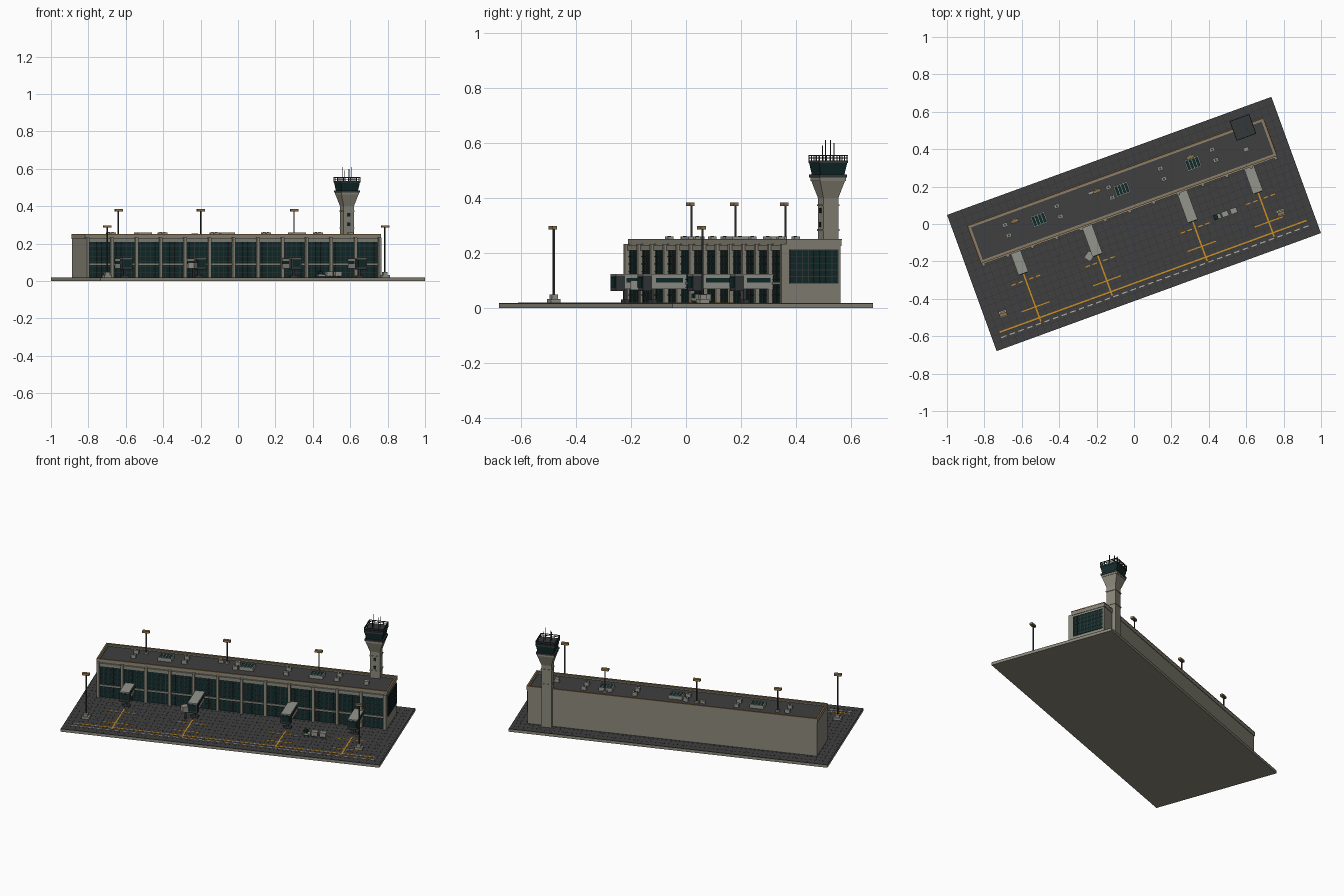
import bpy, bmesh
from math import radians
from mathutils import Matrix, Vector

if "Cube" in bpy.data.objects:
    bpy.data.objects.remove(bpy.data.objects["Cube"])

TURN = radians(20)      # the whole site is turned on the ground plane
GROUND = 0.018


def material(name, *rgb):
    m = bpy.data.materials.new(name)
    m.use_nodes = True
    m.diffuse_color = (*rgb, 1)
    m.node_tree.nodes["Principled BSDF"].inputs["Base Color"].default_value = (*rgb, 1)
    return m


CONCRETE = material("concrete", .25, .24, .19)
ASPHALT = material("asphalt", .05, .05, .052)
JOINT = material("joint", .03, .03, .032)
GLASS = material("glass", .006, .024, .024)
METAL = material("dark metal", .035, .04, .042)
TAN = material("tan trim", .27, .17, .075)
ORANGE = material("orange paint", .6, .27, .015)
WHITE = material("white paint", .45, .45, .42)
GREY = material("light grey", .3, .3, .27)


class Part:
    """Collects boxes and tapered blocks into one named object."""

    def __init__(self, name, mat):
        self.name, self.mat, self.bm = name, mat, bmesh.new()

    def box(self, u, v, z0, z1, su, sv, spin=0):
        m = (Matrix.Translation((u, v, (z0 + z1) / 2)) @ Matrix.Rotation(radians(spin), 4, 'Z')
             @ Matrix.Diagonal((su, sv, z1 - z0, 1)))
        bmesh.ops.create_cube(self.bm, size=1, matrix=m)
        return self

    def taper(self, u, v, z0, z1, w0, w1):
        m = Matrix.Translation((u, v, (z0 + z1) / 2)) @ Matrix.Rotation(radians(45), 4, 'Z')
        r = 2 ** -.5
        bmesh.ops.create_cone(self.bm, cap_ends=True, segments=4, radius1=w0 * r,
                              radius2=w1 * r, depth=z1 - z0, matrix=m)
        return self

    def frame(self, u, v, z0, z1, su, sv, t):
        for s in (-1, 1):
            self.box(u + s * (su - t) / 2, v, z0, z1, t, sv)
            self.box(u, v + s * (sv - t) / 2, z0, z1, su - 2 * t, t)
        return self

    def done(self):
        mesh = bpy.data.meshes.new(self.name)
        self.bm.to_mesh(mesh)
        self.bm.free()
        mesh.materials.append(self.mat)
        ob = bpy.data.objects.new(self.name, mesh)
        ob.rotation_euler.z = TURN
        bpy.context.collection.objects.link(ob)


# Ground slab, paving and paving joints
LEN, WID = 1.845, .775
Part("ground_slab", CONCRETE).box(0, 0, 0, .015, LEN, WID).done()
Part("apron_paving", ASPHALT).box(0, 0, .015, GROUND, LEN, WID).done()
joints = Part("paving_joints", JOINT)
COLS, ROWS = 46, 19
for i in range(1, COLS):
    joints.box(LEN * (i / COLS - .5), 0, .017, GROUND + .0004, .002, WID)
for j in range(1, ROWS):
    joints.box(0, WID * (j / ROWS - .5), .017, GROUND + .0004, LEN, .002)
joints.done()

# Terminal block
L, R, F, B = -.837, .84, .085, .292
MU, MV, BL, BD = (L + R) / 2, (F + B) / 2, R - L, B - F
ROOF = .238
Part("terminal_walls", CONCRETE).box(MU, MV, GROUND, ROOF - .003, BL, BD).done()
Part("roof_deck", ASPHALT).box(MU, MV, ROOF - .003, ROOF, BL - .01, BD - .01).done()
Part("parapet", CONCRETE).frame(MU, MV, .225, .246, BL + .006, BD + .006, .014).done()
Part("parapet_trim", TAN).frame(MU, MV, .246, .251, BL + .008, BD + .008, .009).done()

# Front glazing with pilasters, beams and mullions
BAYS = 12
STEP = BL / BAYS
Part("front_glass", GLASS).box(MU, F - .002, GROUND, .212, BL - .01, .006).done()
posts = Part("front_pilasters", CONCRETE)
bars = Part("front_mullions", METAL)
for i in range(BAYS + 1):
    u = L + .008 + (BL - .016) * i / BAYS
    posts.box(u, F - .01, GROUND, .232, .016, .024)
    for k in range(1, 5):
        if i < BAYS:
            bars.box(u + STEP * k / 5, F - .006, GROUND, .212, .003, .004)
for k in range(1, 7):
    bars.box(MU, F - .006, .018 + k * .028, .021 + k * .028, BL - .02, .004)
posts.box(MU, F - .005, .209, .228, BL, .014)
posts.box(MU, F - .005, .086, .095, BL, .008)
posts.done()
bars.done()

# End glazing on the left side
Part("end_glass", GLASS).box(R, MV, .088, .212, .006, BD - .02).done()
bars = Part("end_mullions", METAL)
for k in range(9):
    bars.box(R + .003, F + .012 + (BD - .024) * k / 8, .088, .212, .004, .003)
for k in range(6):
    bars.box(R + .003, MV, .088 + k * .0242, .091 + k * .0242, .004, BD - .02)
bars.done()

# Roof skylights and air units
glass, rims = Part("skylight_glass", GLASS), Part("skylight_frames", GREY)
for u in (-.469, .003, .407):
    glass.box(u, .196, ROOF, .257, .072, .056)
    rims.frame(u, .196, ROOF, .26, .08, .062, .005)
    for k in (-1, 0, 1):
        rims.box(u + k * .018, .196, .25, .259, .003, .056)
glass.done()
rims.done()
units, fans = Part("air_units", GREY), Part("air_unit_grilles", METAL)
for i in range(5):
    for v in (.172, .231):
        u = -.65 + i * .2945
        units.box(u, v, ROOF, .26, .028, .022)
        fans.box(u, v, .26, .261, .01, .01)
units.box(.7, .17, ROOF, .26, .028, .022)
units.box(-.16, .235, ROOF, .255, .03, .015)
units.done()
fans.done()

# Floodlights on the roof and the apron
poles, heads, feet = Part("light_poles", METAL), Part("light_heads", TAN), Part("light_feet", GREY)
lamps = [(u, .237, ROOF, .384) for u in (-.594, -.126, .405)]
lamps += [(u, -.212, GROUND, .298) for u in (-.822, .758)]
for u, v, base, top in lamps:
    poles.box(u, v, base, top - .01, .006, .006)
    heads.box(u, v - .004, top - .013, top, .042, .018)
    feet.box(u, v, base, base + .01, .02, .02)
    if base == GROUND:
        feet.box(u, v, base, base + .014, .044, .036)
        feet.box(u, v, base, base + .03, .024, .024)
for p in (poles, heads, feet):
    p.done()

# Boarding bridges, one per stand
stands = [(-.646, -.045), (-.24, -.088), (.3, -.092), (.681, -.067)]
tubes, cabs = Part("boarding_bridges", GREY), Part("bridge_cabs", METAL)
panes, legs = Part("bridge_windows", GLASS), Part("bridge_legs", METAL)
for u, end in stands:
    mid, run = (F + end) / 2, F - end
    tubes.box(u, mid, .068, .12, .05, run)
    tubes.box(u, mid, .118, .123, .056, run + .002)
    cabs.box(u, end + .016, .062, .118, .057, .034)
    panes.box(u, end - .002, .075, .112, .044, .004)
    panes.box(u, mid + .015, .092, .108, .052, run * .6)
    legs.box(u, end + .045, GROUND, .07, .012, .012)
    legs.box(u, end + .045, GROUND, .03, .044, .018)
tubes.box(-.283, -.08, .066, .1, .045, .04, 35)
legs.box(-.283, -.08, GROUND, .066, .01, .01)
for p in (tubes, cabs, panes, legs):
    p.done()

# Painted apron lines
PAINT = GROUND + .001
lines, dashes = Part("stand_lines", ORANGE), Part("edge_dashes", WHITE)
lines.box(0, -.298, .017, PAINT, 1.745, .008)
for u, end in stands:
    lines.box(u, (end - .32) / 2, .017, PAINT, .008, .32 + end)
    lines.box(u, -.236, .017, PAINT, .16, .006)
    for k in (-.07, -.03, .03, .07):
        lines.box(u + k, end - .04, .017, PAINT, .025, .006)
for i in range(36):
    dashes.box(-.86 + i * .0491, -.328, .017, PAINT, .03, .006)
lines.done()
dashes.done()

# Baggage tug and carts
carts = Part("baggage_carts", GREY)
for u in (.476, .525):
    carts.box(u, -.116, .026, .05, .036, .03)
carts.box(.431, -.116, .024, .036, .04, .028)
carts.done()
Part("tug_cab", GLASS).box(.424, -.116, .036, .052, .022, .026).done()
wheels = Part("cart_wheels", METAL)
for u in (.42, .442, .466, .486, .515, .535):
    wheels.box(u, -.116, GROUND, .027, .008, .03)
wheels.done()

# Control tower
TU, TV = .724, .286
tower = Part("tower_shaft", CONCRETE)
tower.taper(TU, TV, GROUND, .4, .06, .058).taper(TU, TV, .4, .462, .058, .096)
for z in (.28, .37):
    tower.box(TU, TV, z, z + .006, .064, .064)
tower.box(TU, TV, .462, .474, .1, .1)
tower.done()
panes = Part("tower_glass", GLASS).taper(TU, TV, .483, .527, .092, .108)
for z in (.295, .345):
    panes.box(TU, TV - .03, z, z + .018, .014, .006)
panes.done()
deck = Part("tower_roof", METAL)
deck.box(TU, TV, .474, .484, .108, .108).box(TU, TV, .526, .536, .112, .112)
deck.frame(TU, TV, .552, .556, .112, .112, .004).frame(TU, TV, .543, .546, .112, .112, .003)
for a in range(-2, 3):
    for b in range(-2, 3):
        if 2 in (abs(a), abs(b)):
            deck.box(TU + a * .027, TV + b * .027, .534, .556, .003, .003)
deck.done()
masts = Part("tower_antennas", METAL)
for a, b, top in ((-1, -1, .59), (1, -1, .61), (-1, 1, .61), (1, 1, .6)):
    masts.box(TU + a * .018, TV + b * .016, .535, top, .003, .003)
masts.done()
